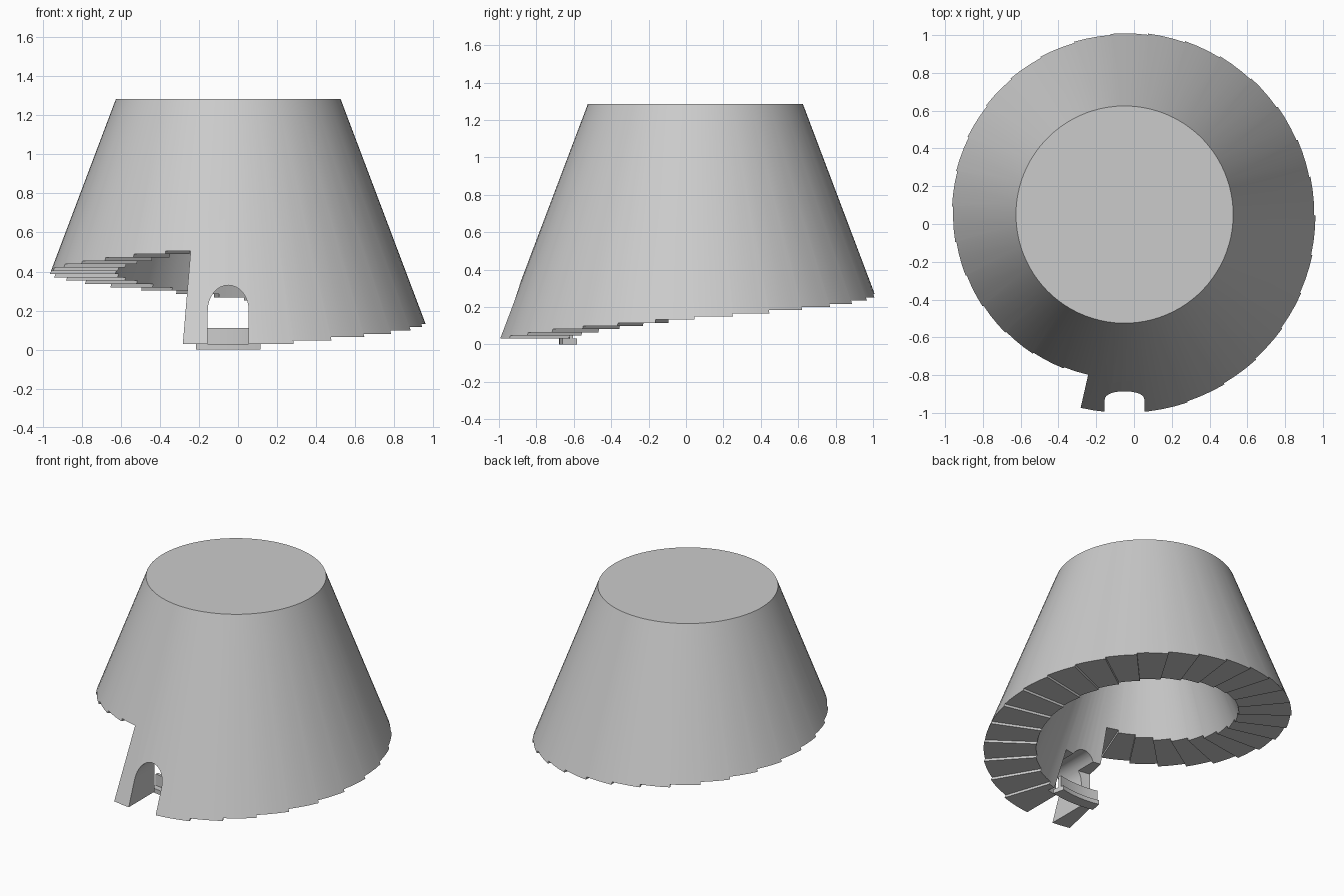
import bpy, bmesh, math

if "Cube" in bpy.data.objects:
    bpy.data.objects.remove(bpy.data.objects["Cube"])

CX, CY, TOP = -0.05, 0.05, 1.285      # cone axis and height
START, FIRST, LAST, END = -102.8, -71.4, 248.4, 257.2
RISERS = 28
Z0, RISE = 0.03, 0.017
WALL, CEIL = 0.335, 1.25


def r_out(z):
    return 0.575 + 0.378 * (TOP - z)


def r_in(z):
    return r_out(z) - WALL


def polar(r, deg, z):
    a = math.radians(deg)
    return (CX + r * math.cos(a), CY + r * math.sin(a), z)


def finish(bm, name):
    bmesh.ops.remove_doubles(bm, verts=bm.verts, dist=1e-5)
    bmesh.ops.recalc_face_normals(bm, faces=bm.faces)
    me = bpy.data.meshes.new(name)
    bm.to_mesh(me)
    bm.free()
    ob = bpy.data.objects.new(name, me)
    bpy.context.collection.objects.link(ob)
    return ob


def arc_block(name, r0, r1, half, z0, z1, n=8):
    """Curved block centred on the doorway."""
    bm = bmesh.new()
    angs = [-90 - half + 2 * half * i / n for i in range(n + 1)]
    ring = [polar(r1, a, z0) for a in angs] + [polar(r0, a, z0) for a in reversed(angs)]
    f = bm.faces.new([bm.verts.new(p) for p in ring])
    ext = bmesh.ops.extrude_face_region(bm, geom=[f])
    bmesh.ops.translate(bm, vec=(0, 0, z1 - z0),
                        verts=[v for v in ext["geom"] if isinstance(v, bmesh.types.BMVert)])
    return finish(bm, name)


# Angular segments: (start angle, underside height), one height per stair
edges = [START] + [FIRST + (LAST - FIRST) * k / (RISERS - 1) for k in range(RISERS)] + [END]
segs = []
for k in range(len(edges) - 1):
    n = max(2, round((edges[k + 1] - edges[k]) / 3.9))
    for i in range(n):
        segs.append((edges[k] + (edges[k + 1] - edges[k]) * i / n, Z0 + RISE * k))

# Cone shell with a spiral stepped underside
bm = bmesh.new()
cache = {}


def vert(kind, col, z):
    key = (kind, col, round(z, 5))
    if key not in cache:
        r = r_out(z) if kind == "o" else r_in(z)
        cache[key] = bm.verts.new(polar(r, segs[col][0], z))
    return cache[key]


N = len(segs)
for i in range(N):
    j = (i + 1) % N
    z, zp, zn = segs[i][1], segs[i - 1][1], segs[j][1]
    for kind, zt in (("o", TOP), ("i", CEIL)):
        loop = [vert(kind, i, z), vert(kind, j, z)]
        if zn > z:
            loop.append(vert(kind, j, zn))
        loop += [vert(kind, j, zt), vert(kind, i, zt)]
        if zp > z:
            loop.append(vert(kind, i, zp))
        bm.faces.new(loop)
    bm.faces.new([vert("o", i, z), vert("i", i, z), vert("i", j, z), vert("o", j, z)])
    if abs(zn - z) > 1e-6:
        bm.faces.new([vert("o", j, z), vert("o", j, zn), vert("i", j, zn), vert("i", j, z)])
bm.faces.new([vert("o", i, TOP) for i in range(N)])
bm.faces.new([vert("i", i, CEIL) for i in range(N)])
shell = finish(bm, "spiral_cone_shell")

# Arched doorway cutter
bm = bmesh.new()
prof = [(-0.105, -0.1), (0.105, -0.1)]
prof += [(0.105 * math.cos(math.pi * t / 16), 0.2 + 0.13 * math.sin(math.pi * t / 16)) for t in range(17)]
f = bm.faces.new([bm.verts.new((CX + x, CY - 1.3, z)) for x, z in prof])
ext = bmesh.ops.extrude_face_region(bm, geom=[f])
bmesh.ops.translate(bm, vec=(0, 0.9, 0),
                    verts=[v for v in ext["geom"] if isinstance(v, bmesh.types.BMVert)])
door = finish(bm, "doorway_cutter")

# Wider recess behind the doorway
recess = arc_block("recess_cutter", 0.5, 0.765, 14, -0.1, 0.28)

bpy.context.view_layer.objects.active = shell
for cutter in (door, recess):
    m = shell.modifiers.new(cutter.name, "BOOLEAN")
    m.operation = "DIFFERENCE"
    m.solver = "EXACT"
    m.object = cutter
    bpy.ops.object.modifier_apply(modifier=m.name)
    bpy.data.objects.remove(cutter)

# Door sill and low panel inside the recess
arc_block("door_sill", 0.65, 0.73, 13, 0.0, 0.03)
arc_block("door_panel", 0.67, 0.69, 13, 0.03, 0.11)

for ob in list(bpy.context.collection.objects):
    bpy.ops.object.select_all(action="DESELECT")
    ob.select_set(True)
    bpy.context.view_layer.objects.active = ob
    bpy.ops.object.shade_smooth_by_angle(angle=math.radians(25))
